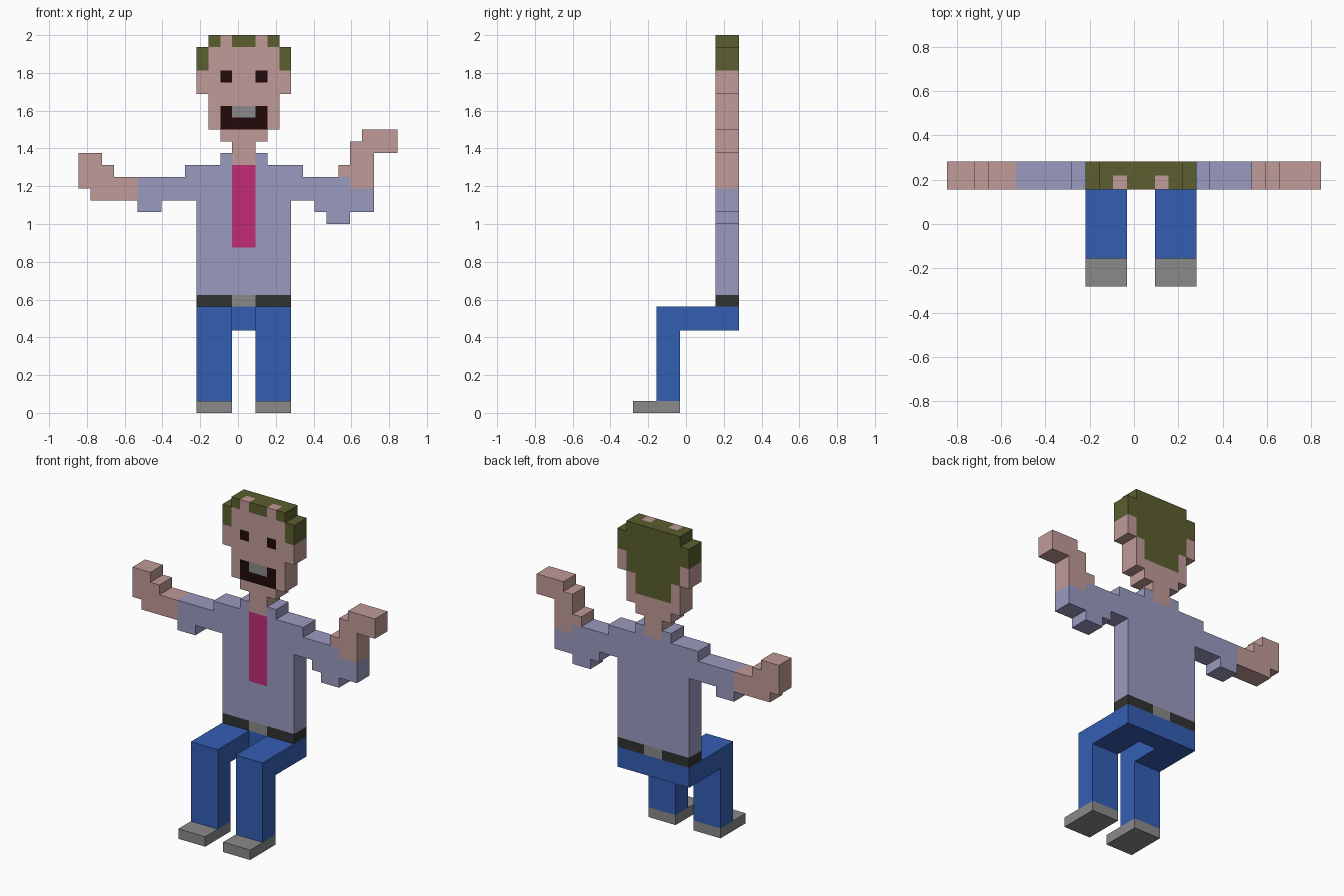
import bpy
import bmesh
from itertools import product
from mathutils import Vector

CELL = 2 / 32                       # the figure is 32 blocks tall
ORIGIN = Vector((13.5, 4.5, 0))     # block coordinates of the world origin
BODY = (7, 9)                       # depth range of the upper body
FRONT = (7, 8)                      # front layer of the upper body
BACK = (8, 9)                       # back layer of the upper body
SIDES = [Vector(s) for s in ((1, 0, 0), (-1, 0, 0), (0, 1, 0),
                             (0, -1, 0), (0, 0, 1), (0, 0, -1))]

cube = bpy.data.objects.get("Cube")
if cube:
    bpy.data.objects.remove(cube, do_unlink=True)


def linear(c):
    c /= 255
    return c / 12.92 if c <= 0.04045 else ((c + 0.055) / 1.055) ** 2.4


def material(name, *rgb):
    mat = bpy.data.materials.new(name)
    mat.use_nodes = True
    colour = (*map(linear, rgb), 1)
    mat.diffuse_color = colour
    mat.node_tree.nodes["Principled BSDF"].inputs["Base Color"].default_value = colour
    return mat


skin = material("skin", 192, 155, 152)
hair = material("olive hair", 91, 94, 47)
shirt = material("lavender shirt", 154, 154, 192)
tie = material("pink tie", 193, 43, 119)
denim = material("blue denim", 52, 94, 180)
grey = material("grey", 138, 138, 138)
leather = material("black leather", 49, 51, 51)
dark = material("dark brown", 34, 10, 10)


def block(x, z, y=BODY):
    """All cells in a box given by its x, z and y ranges."""
    return set(product(range(*x), range(*y), range(*z)))


def mirrored(cells):
    """Reflect cells across the middle of the torso."""
    return {(27 - x, y, z) for x, y, z in cells}


def both(cells):
    return cells | mirrored(cells)


def part(name, base, cells, paint=()):
    """Closed shell around the cells; later paint entries win."""
    colour = dict.fromkeys(cells, base)
    for mat, area in paint:
        colour.update((c, mat) for c in area & cells)
    mats = list(dict.fromkeys(colour.values()))
    bm = bmesh.new()
    verts = {}

    def corner(p):
        key = tuple(round(v) for v in p)
        if key not in verts:
            verts[key] = bm.verts.new((Vector(key) - ORIGIN) * CELL)
        return verts[key]

    for cell in sorted(cells):
        middle = Vector(cell) + Vector((0.5, 0.5, 0.5))
        for n in SIDES:
            if tuple(int(a + b) for a, b in zip(cell, n)) in cells:
                continue
            u = Vector((n.y, n.z, n.x))
            v = n.cross(u)
            ring = [middle + (n + a * u + b * v) / 2
                    for a, b in ((-1, -1), (1, -1), (1, 1), (-1, 1))]
            face = bm.faces.new([corner(p) for p in ring])
            face.material_index = mats.index(colour[cell])
    mesh = bpy.data.meshes.new(name)
    bm.to_mesh(mesh)
    bm.free()
    for mat in mats:
        mesh.materials.append(mat)
    obj = bpy.data.objects.new(name, mesh)
    bpy.context.collection.objects.link(obj)


# Legs and shoes, seated pose with the shins forward
shoe = block((10, 13), (0, 1), (0, 4))
leg = block((10, 13), (1, 9), (2, 4)) | block((10, 13), (7, 9), (4, 9))
for side, place in (("right", set), ("left", mirrored)):
    part(side + "_shoe", grey, place(shoe))
    part(side + "_leg", denim, place(leg))
part("hips", denim, block((13, 15), (7, 9)))

# Belt with buckle
part("belt", leather, block((10, 18), (9, 10)),
     [(grey, block((13, 15), (9, 10)))])

# Shirt with collar and tie
part("torso", shirt,
     block((10, 18), (10, 20)) | block((9, 19), (20, 21))
     | both(block((12, 13), (21, 22))),
     [(tie, block((13, 15), (14, 21), FRONT))])

# Right arm, stretched out
part("right_sleeve", shirt, block((5, 10), (18, 20)) | block((5, 7), (17, 18)))
part("right_hand", skin, block((1, 5), (18, 20)) | block((0, 2), (19, 22))
     | block((2, 3), (20, 21)))

# Left arm, bent upward
part("left_sleeve", shirt, block((18, 23), (18, 20)) | block((20, 25), (17, 18))
     | block((23, 25), (18, 19)) | block((21, 23), (16, 17)))
part("left_hand", skin, block((23, 25), (19, 23)) | block((22, 23), (20, 21))
     | block((24, 27), (22, 24)))

# Neck and head with hair, eyes and mouth
part("neck", skin, block((13, 15), (21, 23)))
head = (block((12, 16), (23, 24)) | block((11, 17), (24, 32))
        | block((10, 18), (27, 31)))
part("head", skin, head, [
    (hair, block((11, 17), (31, 32))),
    (skin, both(block((12, 13), (31, 32), FRONT))),
    (hair, both(block((10, 11), (29, 31)))),
    (hair, block((11, 17), (27, 32), BACK)),
    (hair, block((12, 16), (25, 27), BACK)),
    (dark, both(block((12, 13), (28, 29), FRONT))),
    (dark, block((12, 16), (24, 26), FRONT)),
    (grey, block((13, 15), (25, 26), FRONT)),
])
